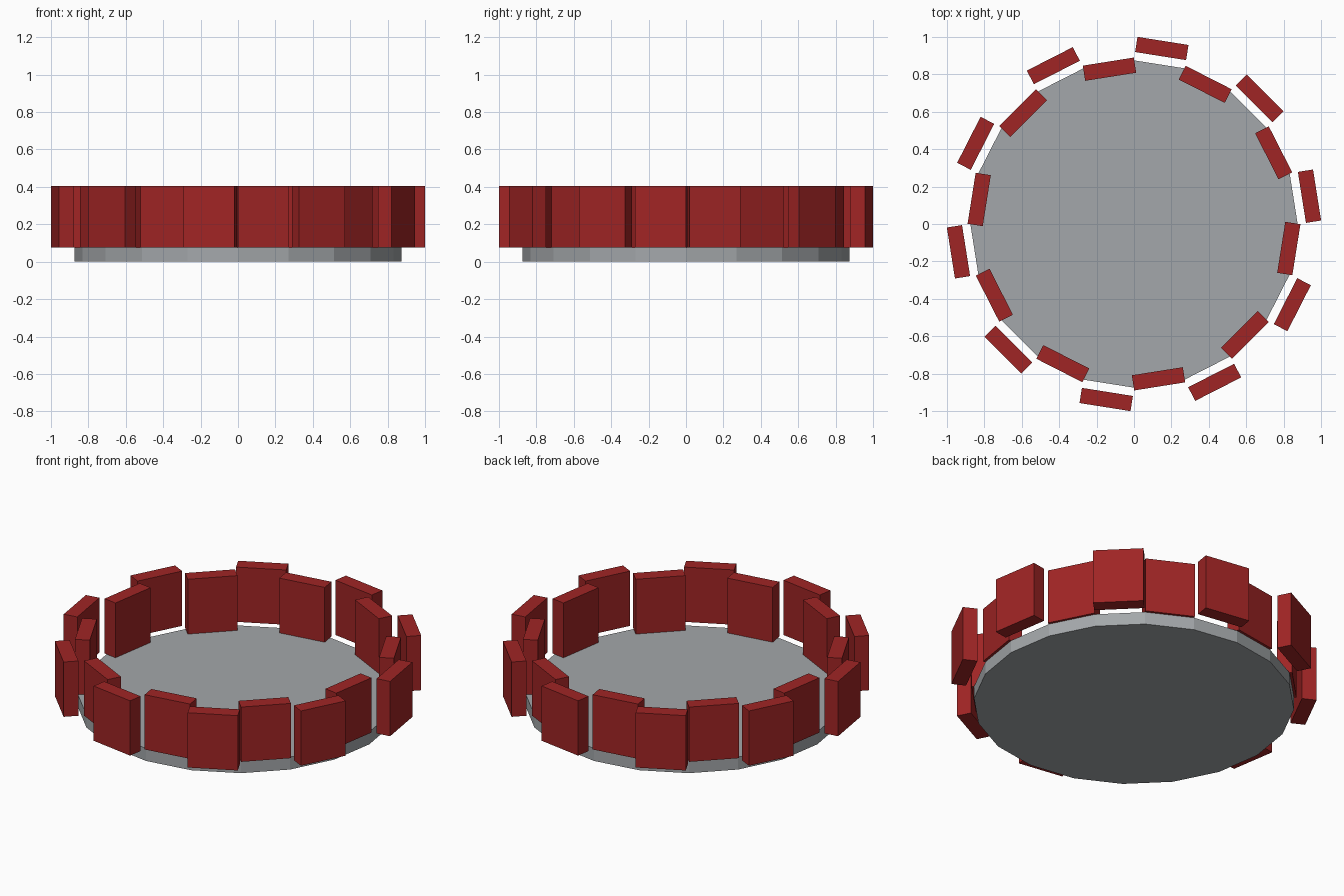
import bpy
import math

if "Cube" in bpy.data.objects:
    bpy.data.objects.remove(bpy.data.objects["Cube"])

SIDES = 20
BASE_RADIUS = 0.875
BASE_HEIGHT = 0.075
TOP = 0.405
PANEL_WIDTH, PANEL_THICK = 0.276, 0.082
OUTER_RADIUS, INNER_RADIUS = 0.95, 0.838


def material(name, rgb):
    mat = bpy.data.materials.new(name)
    mat.diffuse_color = (*rgb, 1.0)
    mat.use_nodes = True
    mat.node_tree.nodes["Principled BSDF"].inputs["Base Color"].default_value = mat.diffuse_color
    return mat


grey = material("light grey", (0.37, 0.39, 0.405))
red = material("dark red", (0.35, 0.018, 0.018))

# Twenty-sided floor disc, with a corner on each axis
bpy.ops.mesh.primitive_cylinder_add(vertices=SIDES, radius=BASE_RADIUS,
                                    depth=BASE_HEIGHT,
                                    location=(0, 0, BASE_HEIGHT / 2))
base = bpy.context.object
base.name = "base_disc"
base.data.materials.append(grey)

# Ring of wall panels, alternately outside and inside the disc edge
for i in range(SIDES):
    angle = math.radians((i + 0.5) * 360 / SIDES)
    outer = i % 2 == 0
    r = OUTER_RADIUS if outer else INNER_RADIUS
    bpy.ops.mesh.primitive_cube_add(
        size=1,
        location=(r * math.cos(angle), r * math.sin(angle),
                  (BASE_HEIGHT + TOP) / 2),
        rotation=(0, 0, angle))
    panel = bpy.context.object
    panel.scale = (PANEL_THICK, PANEL_WIDTH, TOP - BASE_HEIGHT)
    panel.name = f"{'outer' if outer else 'inner'}_panel_{i // 2 + 1}"
    panel.data.materials.append(red)
